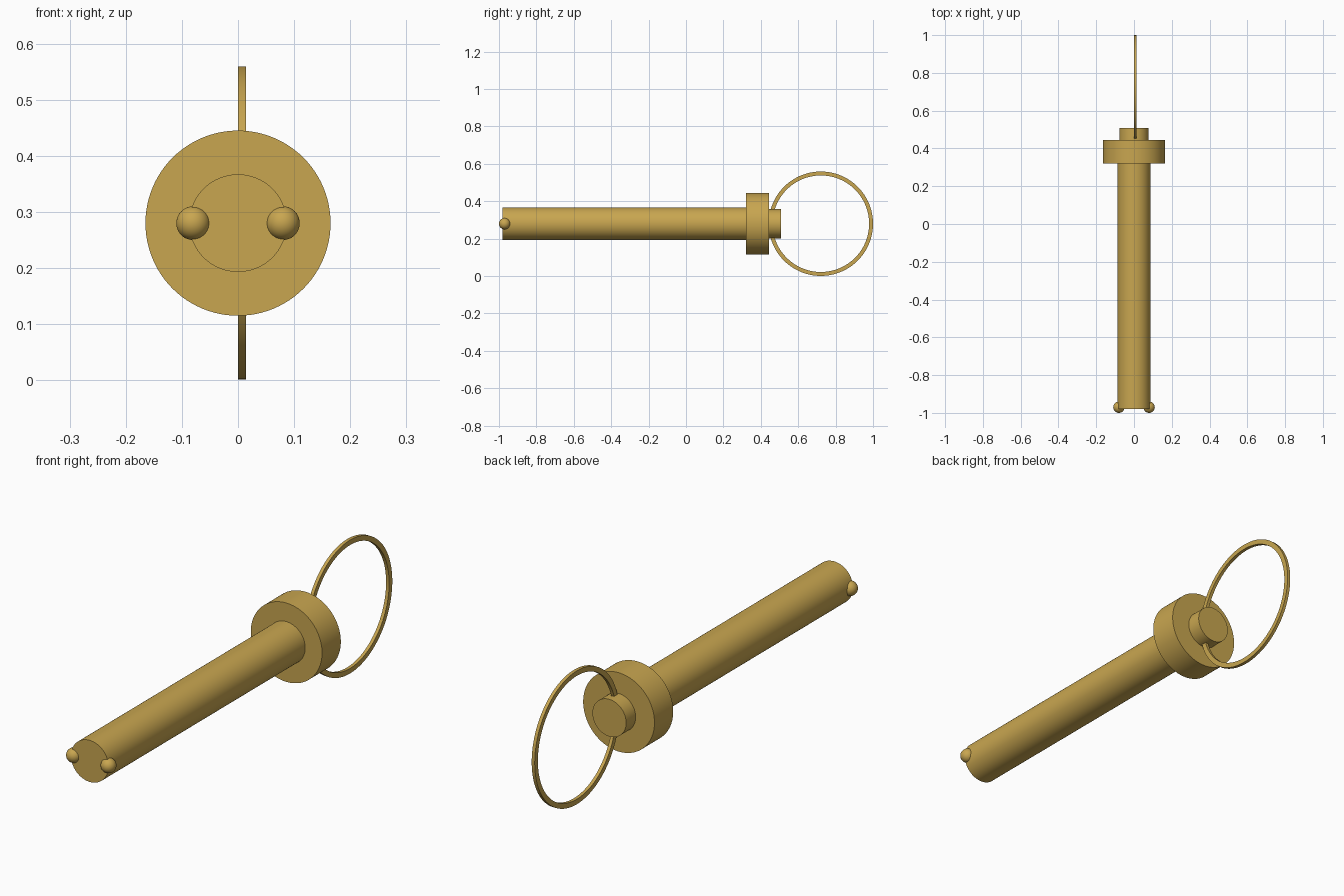
import bpy
import bmesh
from math import radians, pi
from mathutils import Vector

if "Cube" in bpy.data.objects:
    bpy.data.objects.remove(bpy.data.objects["Cube"])

AXIS_Z = 0.28  # height of the pin axis

gold = bpy.data.materials.new("gold_metal")
gold.diffuse_color = (0.58, 0.38, 0.08, 1)
gold.use_nodes = True
gold.node_tree.nodes["Principled BSDF"].inputs["Base Color"].default_value = gold.diffuse_color


def finish(obj, name):
    obj.name = name
    obj.data.name = name
    obj.data.materials.append(gold)
    bpy.ops.object.select_all(action='DESELECT')
    obj.select_set(True)
    bpy.context.view_layer.objects.active = obj
    bpy.ops.object.shade_smooth_by_angle(angle=radians(30))


def rod(name, radius, y0, y1):
    bpy.ops.mesh.primitive_cylinder_add(
        vertices=96, radius=radius, depth=y1 - y0,
        location=(0, (y0 + y1) / 2, AXIS_Z), rotation=(pi / 2, 0, 0))
    finish(bpy.context.object, name)


# Shaft, collar and rear button along the y axis
rod("shaft", 0.087, -0.98, 0.33)
rod("collar", 0.165, 0.32, 0.444)
rod("button", 0.078, 0.435, 0.507)

# Locking balls either side of the tip
for side, x in (("left", -0.08), ("right", 0.08)):
    bpy.ops.mesh.primitive_uv_sphere_add(
        segments=48, ring_count=24, radius=0.03, location=(x, -0.97, AXIS_Z))
    finish(bpy.context.object, "locking_ball_" + side)

# Pull ring: flat rectangular section spun around the x axis
bm = bmesh.new()
center = Vector((0, 0.721, AXIS_Z))
section = [(0, 0.258), (0.014, 0.258), (0.014, 0.279), (0, 0.279)]
verts = [bm.verts.new(center + Vector((x, 0, r))) for x, r in section]
edges = [bm.edges.new((verts[i], verts[(i + 1) % 4])) for i in range(4)]
bmesh.ops.spin(bm, geom=verts + edges, cent=center, axis=(1, 0, 0),
               angle=2 * pi, steps=128)
bmesh.ops.remove_doubles(bm, verts=bm.verts, dist=0.0005)
bmesh.ops.recalc_face_normals(bm, faces=bm.faces)
mesh = bpy.data.meshes.new("pull_ring")
bm.to_mesh(mesh)
bm.free()
ring = bpy.data.objects.new("pull_ring", mesh)
bpy.context.collection.objects.link(ring)
finish(ring, "pull_ring")
